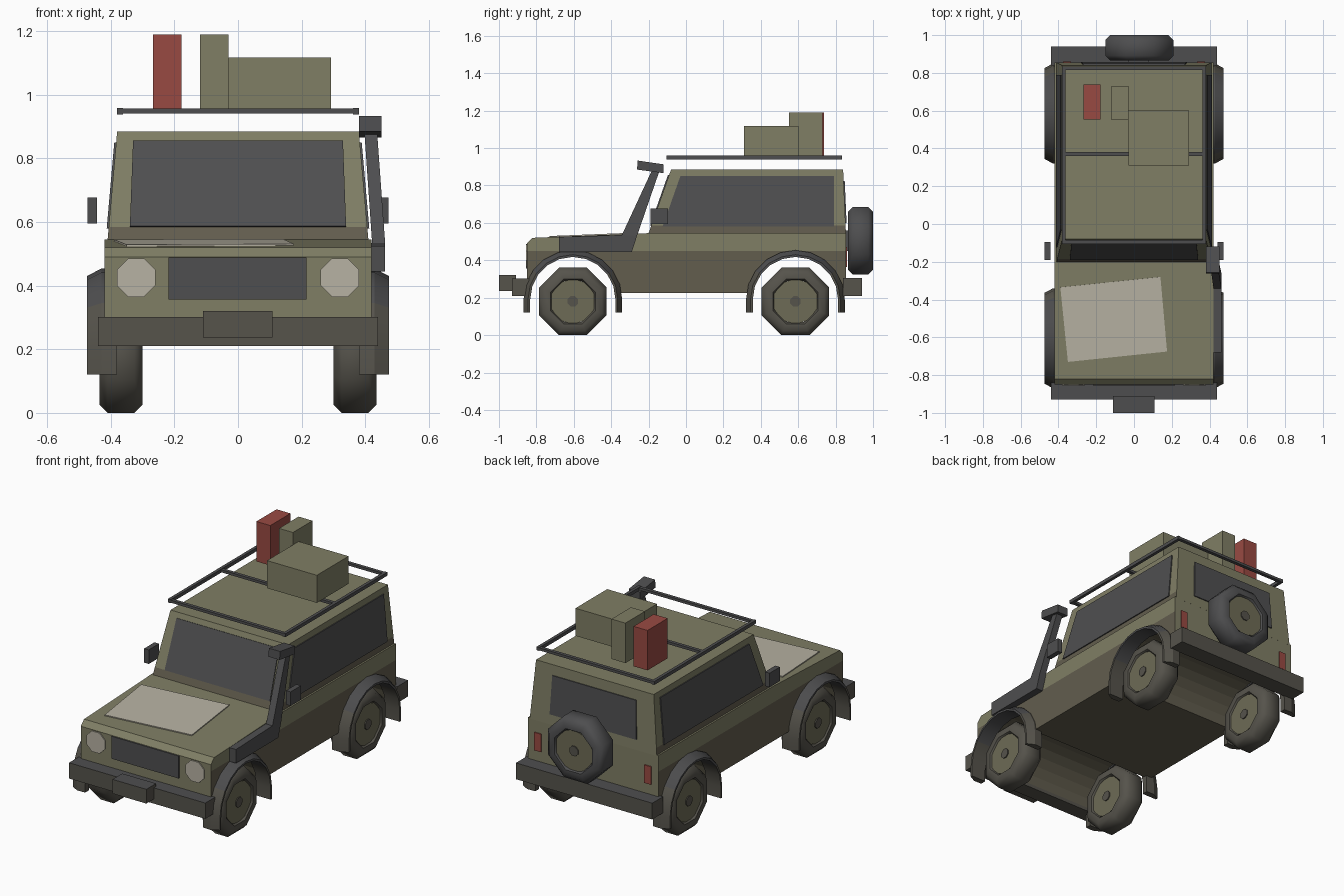
import bpy, bmesh, math
from mathutils import Vector

if "Cube" in bpy.data.objects:
    bpy.data.objects.remove(bpy.data.objects["Cube"])


def mat(name, r, g, b):
    m = bpy.data.materials.new(name)
    m.diffuse_color = [((c + 0.055) / 1.055) ** 2.4 for c in (r, g, b)] + [1]
    m.use_nodes = True
    m.node_tree.nodes["Principled BSDF"].inputs["Base Color"].default_value = m.diffuse_color
    return m


OLIVE = mat("olive paint", .50, .495, .395)
MUD = mat("muddy paint", .385, .365, .305)
DARK = mat("dark trim", .305, .305, .31)
DUSTY = mat("dusty rubber", .335, .325, .295)
GLASS = mat("dark glass", .31, .31, .315)
PALE = mat("pale cover", .72, .70, .64)
RED = mat("red", .60, .29, .26)
HUB = mat("dusty hub", .43, .42, .335)


def finish(name, bm, mats, rule=None, smooth=None):
    bmesh.ops.recalc_face_normals(bm, faces=bm.faces)
    bm.normal_update()
    if rule:
        for f in bm.faces:
            f.material_index = rule(f)
    me = bpy.data.meshes.new(name)
    bm.to_mesh(me)
    bm.free()
    ob = bpy.data.objects.new(name, me)
    bpy.context.collection.objects.link(ob)
    for m in mats:
        me.materials.append(m)
    if smooth:
        bpy.ops.object.select_all(action='DESELECT')
        ob.select_set(True)
        bpy.context.view_layer.objects.active = ob
        bpy.ops.object.shade_smooth_by_angle(angle=math.radians(smooth))
    return ob


def loft(rings, closed=False):
    """Join equal-length rings of points; cap the ends unless closed."""
    bm = bmesh.new()
    vs = [[bm.verts.new(p) for p in r] for r in rings]
    n, k = len(vs[0]), len(vs)
    for i in range(k if closed else k - 1):
        a, b = vs[i], vs[(i + 1) % k]
        for j in range(n):
            bm.faces.new((a[j], a[(j + 1) % n], b[(j + 1) % n], b[j]))
    if not closed:
        bm.faces.new(vs[0])
        bm.faces.new(vs[-1])
    return bm


def prism(pts, vec):
    return loft([pts, [Vector(p) + Vector(vec) for p in pts]])


def box(name, x0, x1, y0, y1, z0, z1, mats, rule=None):
    bm = prism([(x0, y0, z0), (x1, y0, z0), (x1, y1, z0), (x0, y1, z0)], (0, 0, z1 - z0))
    return finish(name, bm, mats, rule)


def plate(name, pts, out, m):
    """Thin plate lying on a surface, raised toward the 'out' direction."""
    p = [Vector(q) for q in pts]
    n = (p[1] - p[0]).cross(p[2] - p[0]).normalized()
    if n.dot(Vector(out)) < 0:
        n = -n
    return finish(name, prism([q - n * .002 for q in p], n * .008), [m])


def split_z(bm, z):
    bmesh.ops.bisect_plane(bm, geom=bm.verts[:] + bm.edges[:] + bm.faces[:],
                           plane_co=(0, 0, z), plane_no=(0, 0, 1))


AXLES = {"front": -.605, "rear": .585}

# Lower body: side profile with open wheel arches, muddy lower sides
prof = [(-.85, .225), (-.85, .49), (-.82, .52), (-.2, .545), (.855, .545), (.855, .225)]
a0 = math.asin(.04 / .24)
for y in (AXLES["rear"], AXLES["front"]):
    for i in range(13):
        a = a0 + (math.pi - 2 * a0) * i / 12
        prof.append((y + .24 * math.cos(a), .185 + .24 * math.sin(a)))
bm = prism([(-.42, y, z) for y, z in prof], (.84, 0, 0))
split_z(bm, .45)


def body_rule(f):
    c = f.calc_center_median()
    return int(c.z < .45 and (abs(f.normal.x) > .9 or abs(c.y) < .84))


finish("body", bm, [OLIVE, MUD], body_rule)


# Cabin: tapered block
def T(z): return (z - .545) / .34
def side(z): return .41 - .03 * T(z)
def front(z): return -.2 + .12 * T(z)
def back(z): return .855 - .015 * T(z)


bm = loft([[(-side(z), front(z), z), (side(z), front(z), z), (side(z), back(z), z),
            (-side(z), back(z), z)] for z in (.54, .585, .885)])
finish("cabin", bm, [OLIVE, MUD],
       lambda f: int(f.calc_center_median().z < .585 and f.normal.y < .5))

# Windows
plate("windshield", [(x, front(z), z) for x, z in
                     [(-.34, .585), (.34, .585), (.33, .855), (-.33, .855)]], (0, -1, 0), GLASS)
plate("rear_window", [(x, back(z), z) for x, z in
                      [(-.28, .6), (.28, .6), (.27, .825), (-.27, .825)]], (0, 1, 0), GLASS)
for s, n in ((-1, "left"), (1, "right")):
    plate(n + "_window", [(s * side(z), y, z) for y, z in
                          [(-.125, .58), (.79, .58), (.79, .85), (-.03, .85)]], (s, 0, 0), GLASS)
    # Lights and mirrors
    plate(n + "_headlight", [(s * .32 + .065 * math.cos(math.pi * (i + .5) / 4), -.85,
                              .425 + .065 * math.sin(math.pi * (i + .5) / 4)) for i in range(8)],
          (0, -1, 0), PALE)
    plate(n + "_tail_light", [(s * .355 + dx, .855, z) for dx, z in
                              [(-.022, .365), (.022, .365), (.022, .47), (-.022, .47)]],
          (0, 1, 0), RED)
    box(n + "_mirror", s * .458 - .015, s * .458 + .015, -.19, -.095, .595, .677, [DARK])

# Grille and pale hood cover
plate("grille", [(-.218, -.85, .357), (.216, -.85, .357), (.216, -.85, .488), (-.218, -.85, .488)],
      (0, -1, 0), GLASS)
plate("hood_cover", [(x, y, .52 + (y + .82) * .04) for x, y in
                     [(-.39, -.335), (.14, -.28), (.175, -.675), (-.35, -.73)]], (0, 0, 1), PALE)

# Bumpers and winch
def top_clean(f): return 0 if f.normal.z > .5 else 1


box("front_bumper", -.44, .44, -.93, -.84, .21, .302, [DARK, DUSTY], top_clean)
box("rear_bumper", -.44, .44, .84, .94, .21, .305, [DARK, DUSTY], top_clean)
box("winch", -.11, .108, -1.0, -.91, .237, .32, [DARK, DUSTY], top_clean)


# Wheels: octagonal lathe around an axis, with hub disc and cap
def wheel(name, c, axis, tyre):
    c = Vector(c)

    def ring(off, r, n):
        out = []
        for i in range(n):
            a = 2 * math.pi * (i + .5) / n
            u, v = r * math.cos(a), r * math.sin(a)
            out.append(c + (Vector((off, u, v)) if axis == 'x' else Vector((u, off, v))))
        return out
    tyre_prof = [(-.05, .118), (-.067, .13), (-.067, .168), (-.042, .195),
                 (.042, .195), (.067, .168), (.067, .13), (.05, .118)]
    finish(name + "_tyre", loft([ring(o, r, 8) for o, r in tyre_prof], True), [tyre], smooth=50)
    finish(name + "_hub", loft([ring(-.058, .122, 10), ring(.058, .122, 10)]), [HUB])
    finish(name + "_cap", loft([ring(-.064, .03, 8), ring(.064, .03, 8)]), [DUSTY])


for s, n in ((-1, "left"), (1, "right")):
    for k, y in AXLES.items():
        wheel(f"{k}_{n}_wheel", (s * .368, y, .18), 'x', DUSTY)
        # Flared fender swept over the arch, with straight legs
        cs = [(.38, .262), (.43, .264), (.475, .24), (.475, .228), (.38, .228)]
        st = [(0, .12)] + [(math.pi * i / 10, .19) for i in range(11)] + [(math.pi, .12)]
        rings = [[(s * x, y + r * math.cos(a), z + r * math.sin(a)) for x, r in cs] for a, z in st]
        finish(f"{k}_{n}_fender", loft(rings), [DARK, DUSTY],
               lambda f: int(f.calc_center_median().z < .33), smooth=30)
wheel("spare", (.028, .933, .505), 'y', DARK)
box("spare_mount", -.03, .08, .84, .89, .45, .56, [DARK])

# Roof rack
for s, n in ((-1, "left"), (1, "right")):
    box(n + "_rack_rail", s * .371 - .009, s * .371 + .009, -.105, .835, .939, .959, [DARK])
for n, y in (("front", -.095), ("middle", .37), ("rear", .825)):
    box(n + "_rack_bar", -.37, .37, y - .01, y + .01, .942, .957, [DARK])

# Luggage
box("luggage_crate", -.03, .292, .31, .602, .957, 1.118, [OLIVE])
box("green_can", -.12, -.03, .55, .73, .957, 1.19, [OLIVE])
box("red_can", -.268, -.178, .552, .738, .957, 1.19, [RED])

# Snorkel: side duct, leaning pipe and intake head
finish("snorkel_duct", prism([(.41, y, z) for y, z in
       [(-.68, .445), (-.29, .445), (-.262, .53), (-.345, .535), (-.68, .525)]], (.053, 0, 0)), [DARK])
finish("snorkel_pipe", loft([
    [(.422, -.345, .53), (.463, -.345, .53), (.463, -.262, .53), (.422, -.262, .53)],
    [(.398, -.185, .875), (.438, -.185, .875), (.438, -.143, .875), (.398, -.143, .875)]]), [DARK])
finish("snorkel_head", prism([(.38, y, z) for y, z in
       [(-.262, .885), (-.12, .866), (-.12, .913), (-.258, .933)]], (.072, 0, 0)), [DARK])
